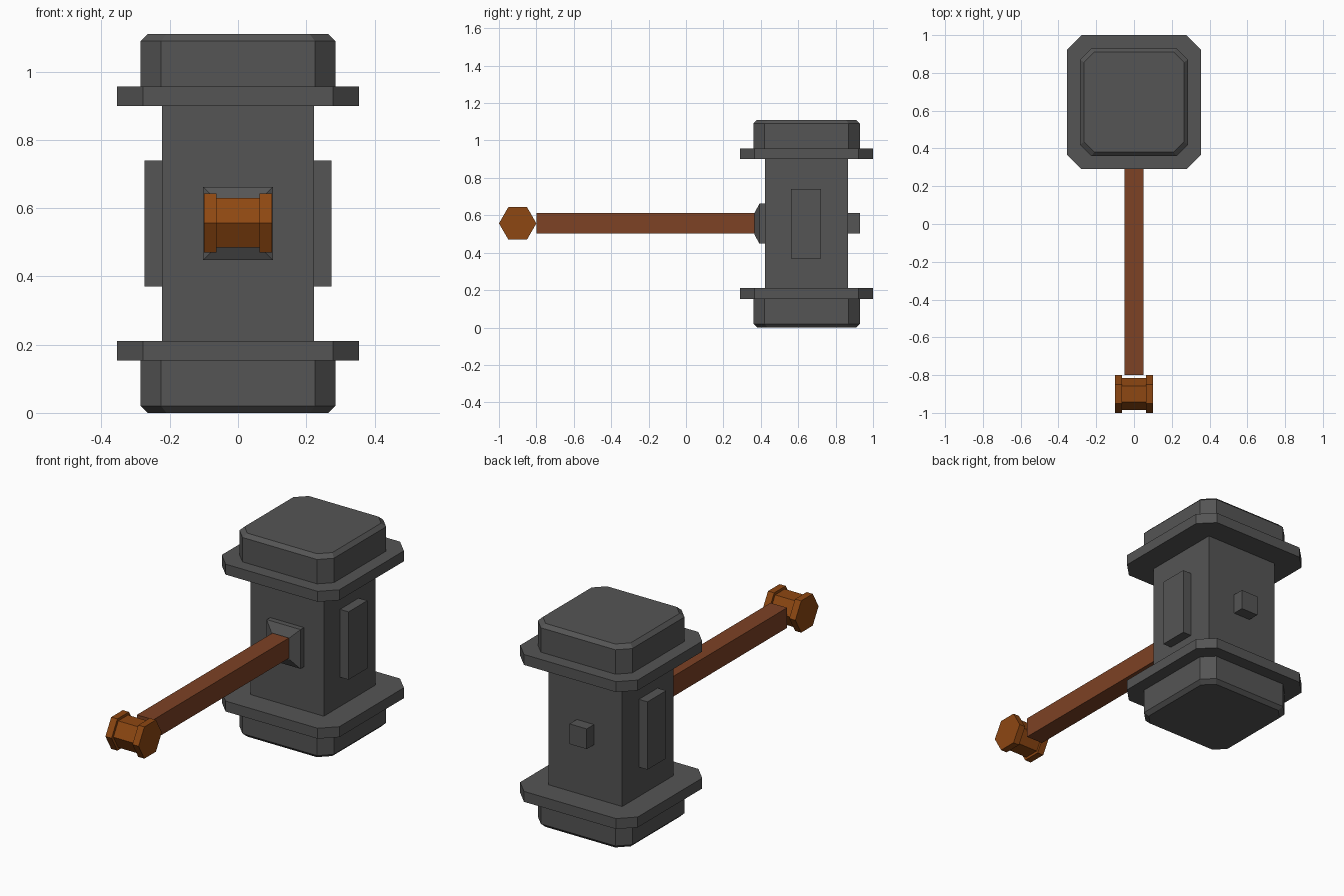
import bpy, bmesh, math
from mathutils import Vector

if "Cube" in bpy.data.objects:
    bpy.data.objects.remove(bpy.data.objects["Cube"])


def material(name, rgb):
    m = bpy.data.materials.new(name)
    m.diffuse_color = (*rgb, 1)
    m.use_nodes = True
    m.node_tree.nodes["Principled BSDF"].inputs["Base Color"].default_value = m.diffuse_color
    return m


STEEL = material("dark_grey_steel", (0.09, 0.09, 0.09))
WOOD = material("brown_wood", (0.205, 0.054, 0.018))
DARK_WOOD = material("orange_brown_wood", (0.27, 0.063, 0.006))


def loft(name, rings, mat):
    """Skin a list of equally sized point rings and cap both ends."""
    bm = bmesh.new()
    vs = [[bm.verts.new(p) for p in ring] for ring in rings]
    n = len(vs[0])
    for a, b in zip(vs, vs[1:]):
        for i in range(n):
            j = (i + 1) % n
            bm.faces.new((a[i], a[j], b[j], b[i]))
    bm.faces.new(vs[0][::-1])
    bm.faces.new(vs[-1])
    bmesh.ops.remove_doubles(bm, verts=bm.verts, dist=0.0005)
    bmesh.ops.recalc_face_normals(bm, faces=bm.faces)
    me = bpy.data.meshes.new(name)
    bm.to_mesh(me)
    bm.free()
    me.materials.append(mat)
    ob = bpy.data.objects.new(name, me)
    bpy.context.collection.objects.link(ob)
    return ob


def box(name, x, y, z, mat):
    rings = [[(x[0], y[0], h), (x[1], y[0], h), (x[1], y[1], h), (x[0], y[1], h)]
             for h in z]
    return loft(name, rings, mat)


HEAD_Y, HEAD_Z, GRIP_Z = 0.645, 0.555, 0.557


def octagon(z, r, c):
    """Square of half-width r with corners cut by c."""
    k = r - c
    pts = [(-k, -r), (k, -r), (r, -k), (r, k), (k, r), (-k, r), (-r, k), (-r, -k)]
    return [(x, HEAD_Y + y, z) for x, y in pts]


# Hammer head: striking faces, flanges and square core in one profile
lower = [(0.0, 0.265, 0.055), (0.02, 0.285, 0.06), (0.153, 0.285, 0.06),
         (0.153, 0.355, 0.077), (0.21, 0.355, 0.077), (0.21, 0.222, 0.0)]
profile = lower + [(2 * HEAD_Z - z, r, c) for z, r, c in reversed(lower)]
loft("hammer_head", [octagon(*p) for p in profile], STEEL)

# Raised plates on both sides of the head
for side, label in ((-1, "left"), (1, "right")):
    box(label + "_side_plate", sorted((side * 0.21, side * 0.274)),
        (0.562, 0.723), (0.37, 0.74), STEEL)

# Peg on the back of the head
box("back_peg", (-0.052, 0.052), (0.85, 0.93), (0.502, 0.612), STEEL)

# Tapered collar where the handle enters
collar = [(0.43, 0.102, 0.107), (0.393, 0.102, 0.107), (0.367, 0.055, 0.06)]
loft("handle_collar",
     [[(sx * w, y, HEAD_Z + sz * h) for sx, sz in ((-1, -1), (1, -1), (1, 1), (-1, 1))]
      for y, w, h in collar], STEEL)

# Handle
box("handle", (-0.05, 0.05), (-0.8, 0.38), (0.502, 0.612), WOOD)

# Hexagonal pommel with a groove around its middle
pommel = [(-0.1, 0.1), (-0.063, 0.1), (-0.063, 0.084),
          (0.063, 0.084), (0.063, 0.1), (0.1, 0.1)]
loft("pommel",
     [[(x, -0.9 + r * math.cos(i * math.pi / 3), GRIP_Z + r * math.sin(i * math.pi / 3))
       for i in range(6)] for x, r in pommel], DARK_WOOD)
